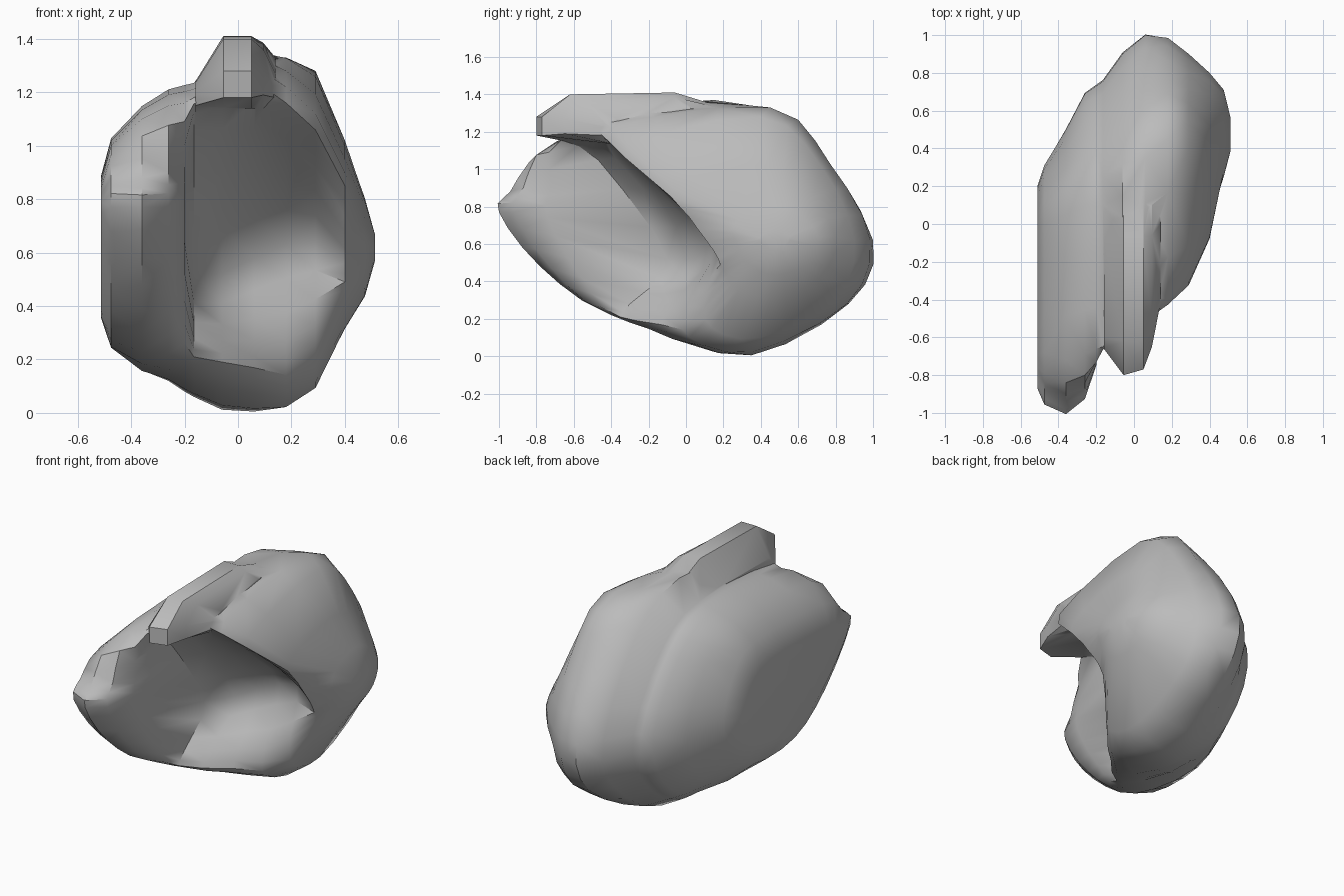
import bpy, bmesh, math
from mathutils import Vector

stone = bpy.data.materials.new("grey stone")
stone.diffuse_color = (0.5, 0.5, 0.5, 1)


def spline(a, b, c, d, t):
    """Point on a smooth curve from b to c."""
    return 0.5 * (2 * b + (c - a) * t + (2 * a - 5 * b + 4 * c - d) * t ** 2
                  + (3 * b - a - 3 * c + d) * t ** 3)


def loft(name, xs, sections, around=3):
    """Closed (y, z) sections at the given x positions, rounded and joined."""
    bm = bmesh.new()
    loops = []
    for x, sec in zip(xs, sections):
        p = [Vector((x, y, z)) for y, z in sec]
        n = len(p)
        loops.append([bm.verts.new(spline(p[i - 1], p[i], p[(i + 1) % n], p[(i + 2) % n], k / around))
                      for i in range(n) for k in range(around)])
    n = len(loops[0])
    for a, b in zip(loops, loops[1:]):
        for i in range(n):
            j = (i + 1) % n
            bm.faces.new((a[i], a[j], b[j], b[i]))
    bm.faces.new(loops[0][::-1])
    bm.faces.new(loops[-1])
    bmesh.ops.triangulate(bm, faces=bm.faces[:])
    bmesh.ops.recalc_face_normals(bm, faces=bm.faces[:])
    me = bpy.data.meshes.new(name)
    bm.to_mesh(me)
    bm.free()
    me.materials.append(stone)
    ob = bpy.data.objects.new(name, me)
    bpy.context.collection.objects.link(ob)
    return ob


# Every section runs: front, up over the top, down the back, along the underside
# Left slab: flat outer side, reaching furthest forward, ending in a steep inner wall
slab_x = [-.512, -.475, -.36, -.26, -.2, -.165]
slab = [
    [(-.86, .75), (-.8, .82), (-.6, .88), (-.1, .88), (.1, .78),
     (.2, .62), (.12, .47), (-.05, .38), (-.35, .36), (-.6, .48)],
    [(-.95, .77), (-.88, .88), (-.68, 1.0), (0, 1.02), (.2, .9),
     (.31, .65), (.24, .42), (0, .26), (-.4, .27), (-.7, .46)],
    [(-1, .77), (-.94, .88), (-.72, 1.1), (.05, 1.14), (.3, .98),
     (.5, .65), (.42, .35), (.1, .16), (-.42, .23), (-.78, .48)],
    [(-.92, .77), (-.87, .9), (-.69, 1.15), (.1, 1.205), (.45, 1.03),
     (.69, .65), (.6, .32), (.25, .12), (-.4, .22), (-.72, .47)],
    [(-.74, .74), (-.72, .92), (-.66, 1.16), (.1, 1.225), (.46, 1.06),
     (.73, .65), (.64, .32), (.27, .08), (-.35, .2), (-.56, .42)],
    [(-.1, .52), (-.47, 1.05), (-.65, 1.18), (.1, 1.235), (.47, 1.08),
     (.755, .65), (.66, .32), (.28, .06), (-.3, .18), (-.3, .28)],
]
# Main body: overhanging front with a hollow below
body_x = [-.06, .06, .18, .29, .4, .475, .512]
body = [
    [(.05, .52), (-.38, 1.06), (-.57, 1.24), (.15, 1.37), (.58, 1.17),
     (.9, .64), (.79, .3), (.33, .012), (-.22, .155), (-.21, .27)],
    [(.11, .58), (-.33, 1.06), (-.48, 1.3), (.35, 1.34), (.7, 1.1),
     (1, .62), (.87, .28), (.35, .005), (-.1, .13), (-.08, .27)],
    [(.15, .63), (-.23, 1.0), (-.4, 1.22), (.45, 1.33), (.77, 1.03),
     (.985, .62), (.86, .28), (.36, .025), (.02, .1), (0, .27)],
    [(.17, .64), (-.14, .92), (-.31, 1.12), (.4, 1.28), (.72, 1.02),
     (.9, .62), (.8, .3), (.4, .1), (.14, .15), (.1, .33)],
    [(.15, .56), (.02, .74), (-.07, .9), (.33, 1.02), (.6, .93),
     (.8, .64), (.71, .42), (.45, .315), (.28, .36), (.2, .46)],
    [(.27, .6), (.25, .68), (.31, .75), (.44, .8), (.58, .78),
     (.71, .64), (.66, .5), (.52, .44), (.4, .45), (.32, .51)],
    [(.39, .62), (.4, .64), (.43, .66), (.47, .67), (.52, .66),
     (.56, .63), (.54, .6), (.51, .57), (.47, .57), (.42, .59)],
]
rock = loft("boulder", slab_x + body_x, slab + body)

# Crest: narrow flat-topped beak along the top
crest = loft("crest", [-.16, -.055, .05, .095, .14], [
    [(-.65, 1.15), (-.66, 1.2), (-.6, 1.235), (-.1, 1.24), (.1, 1.2), (-.45, 1.08)],
    [(-.8, 1.18), (-.8, 1.28), (-.62, 1.4), (-.06, 1.41), (.2, 1.3), (-.46, 1.14)],
    [(-.77, 1.18), (-.77, 1.28), (-.62, 1.4), (-.06, 1.41), (.3, 1.3), (-.44, 1.14)],
    [(-.65, 1.19), (-.65, 1.27), (-.54, 1.36), (-.06, 1.385), (.3, 1.3), (-.36, 1.13)],
    [(-.42, 1.18), (-.42, 1.23), (-.37, 1.27), (0, 1.33), (.3, 1.28), (-.3, 1.1)],
], around=1)

# Merge the crest into the rock
bpy.context.view_layer.objects.active = rock
mod = rock.modifiers.new("merge", 'BOOLEAN')
mod.operation = 'UNION'
mod.solver = 'EXACT'
mod.object = crest
bpy.ops.object.modifier_apply(modifier=mod.name)
bpy.data.objects.remove(crest)

rock.select_set(True)
bpy.ops.object.shade_smooth_by_angle(angle=math.radians(40))
